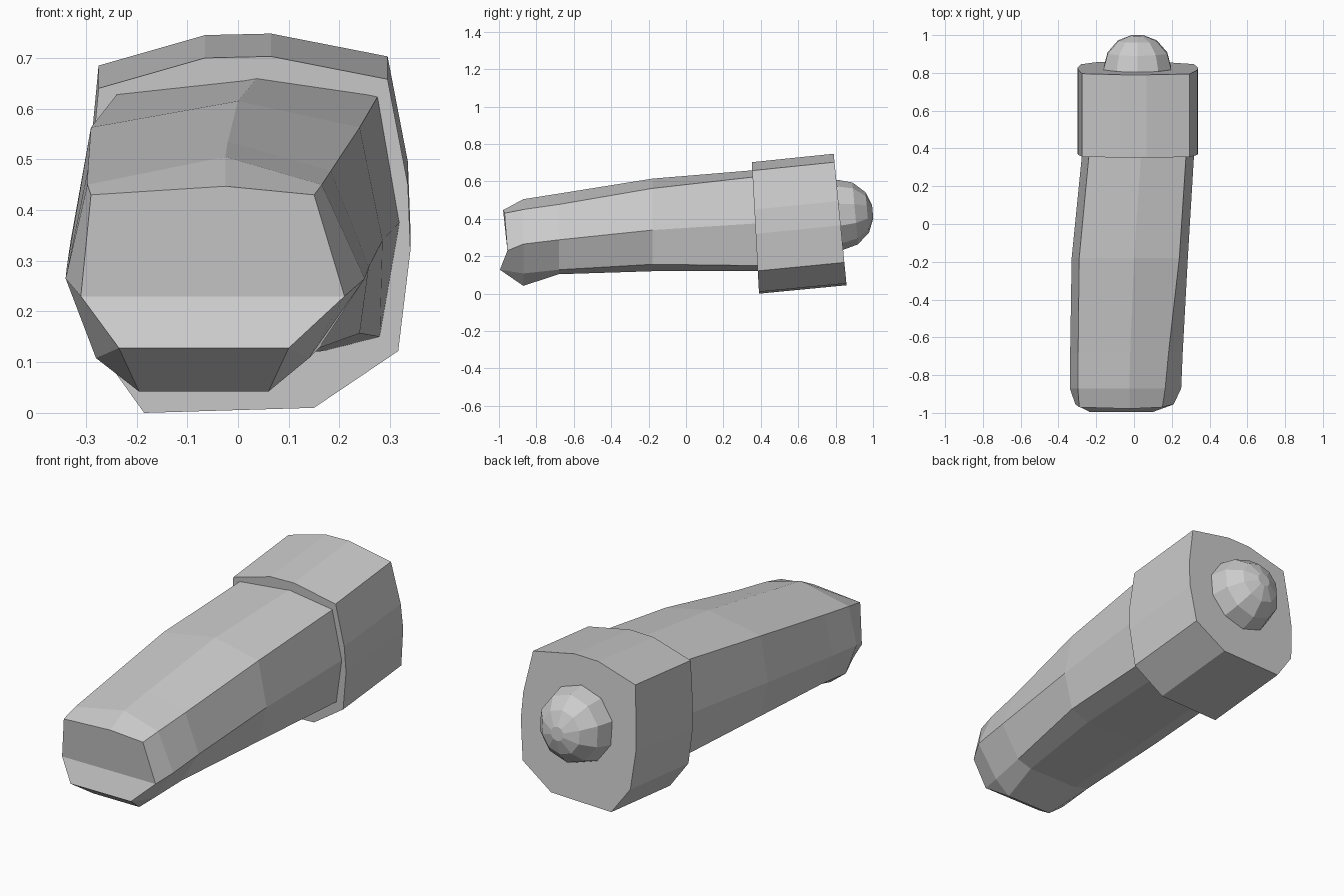
import bpy, bmesh, math
from mathutils import Vector

if "Cube" in bpy.data.objects:
    bpy.data.objects.remove(bpy.data.objects["Cube"])


def loft(name, rings, caps=True, front_split=None):
    """Skin a list of equal-length point rings into one closed object."""
    bm = bmesh.new()
    vr = [[bm.verts.new(p) for p in ring] for ring in rings]
    n = len(vr[0])
    for a, b in zip(vr, vr[1:]):
        for i in range(n):
            j = (i + 1) % n
            bm.faces.new((a[i], a[j], b[j], b[i]))
    if front_split:
        for idx in front_split:
            bm.faces.new([vr[0][i] for i in idx])
    elif caps:
        bm.faces.new(vr[0])
    bm.faces.new(vr[-1])
    bmesh.ops.remove_doubles(bm, verts=bm.verts, dist=0.0005)
    bmesh.ops.recalc_face_normals(bm, faces=bm.faces)
    me = bpy.data.meshes.new(name)
    bm.to_mesh(me)
    bm.free()
    ob = bpy.data.objects.new(name, me)
    bpy.context.collection.objects.link(ob)
    return ob


# Tapered shaft: sections run top-left, top, top-right, right, lower right,
# bottom right, bottom left, lower left, left
def section(y, xz):
    return [(x, y, z) for x, z in xz]


nose = [(-.29, -.97, .43), (-.025, -.978, .447), (.15, -.97, .43),
        (.21, -.955, .23), (.10, -.995, .128), (.10, -.995, .128),
        (-.235, -.995, .128), (-.235, -.995, .128), (-.31, -.955, .23)]
shoulder = section(-.87, [(-.297, .45), (-.025, .505), (.165, .45), (.25, .265),
                          (.14, .108), (.06, .042), (-.195, .042), (-.28, .108), (-.34, .265)])
neck = section(-.68, [(-.296, .48), (-.02, .535), (.183, .477), (.258, .288),
                      (.16, .128), (.08, .104), (-.2, .104), (-.28, .128), (-.338, .285)])
middle = section(-.18, [(-.29, .563), (0, .615), (.24, .563), (.285, .34),
                        (.24, .157), (.14, .12), (-.19, .12), (-.285, .157), (-.33, .34)])
rear = section(.40, [(-.235, .633), (.04, .663), (.278, .628), (.32, .377),
                     (.28, .15), (.17, .122), (-.15, .122), (-.235, .15), (-.272, .377)])
loft("shaft", [nose, shoulder, neck, middle, rear],
     front_split=[(0, 1, 2, 3, 8), (3, 4, 7, 8)])

# Tilted faceted collar
outline = [(-.275, .64), (-.065, .70), (.065, .703), (.295, .658), (.335, .45),
           (.34, .32), (.316, .122), (.15, .01), (-.185, 0), (-.282, .135),
           (-.30, .32), (-.293, .45)]
front = [(x, .352 + (.70 - z) * .055, z) for x, z in outline]
back = [(x, .79 + (.70 - z) * .098, z + .045) for x, z in outline]
loft("collar", [front, back])

# Rounded end knob, tilted with the collar
axis = Vector((0, .995, .09))
up = Vector((0, -.09, .995))
side = Vector((1, 0, 0))
centre = Vector((.018, .825, .422))
rings = []
for r, h in [(.19, -.03), (.188, 0), (.166, .08), (.108, .145), (.035, .174)]:
    rings.append([centre + axis * h + (side * math.cos(a) + up * math.sin(a)) * r
                  for a in (2 * math.pi * (k + .5) / 10 for k in range(10))])
knob = loft("end_knob", rings)
